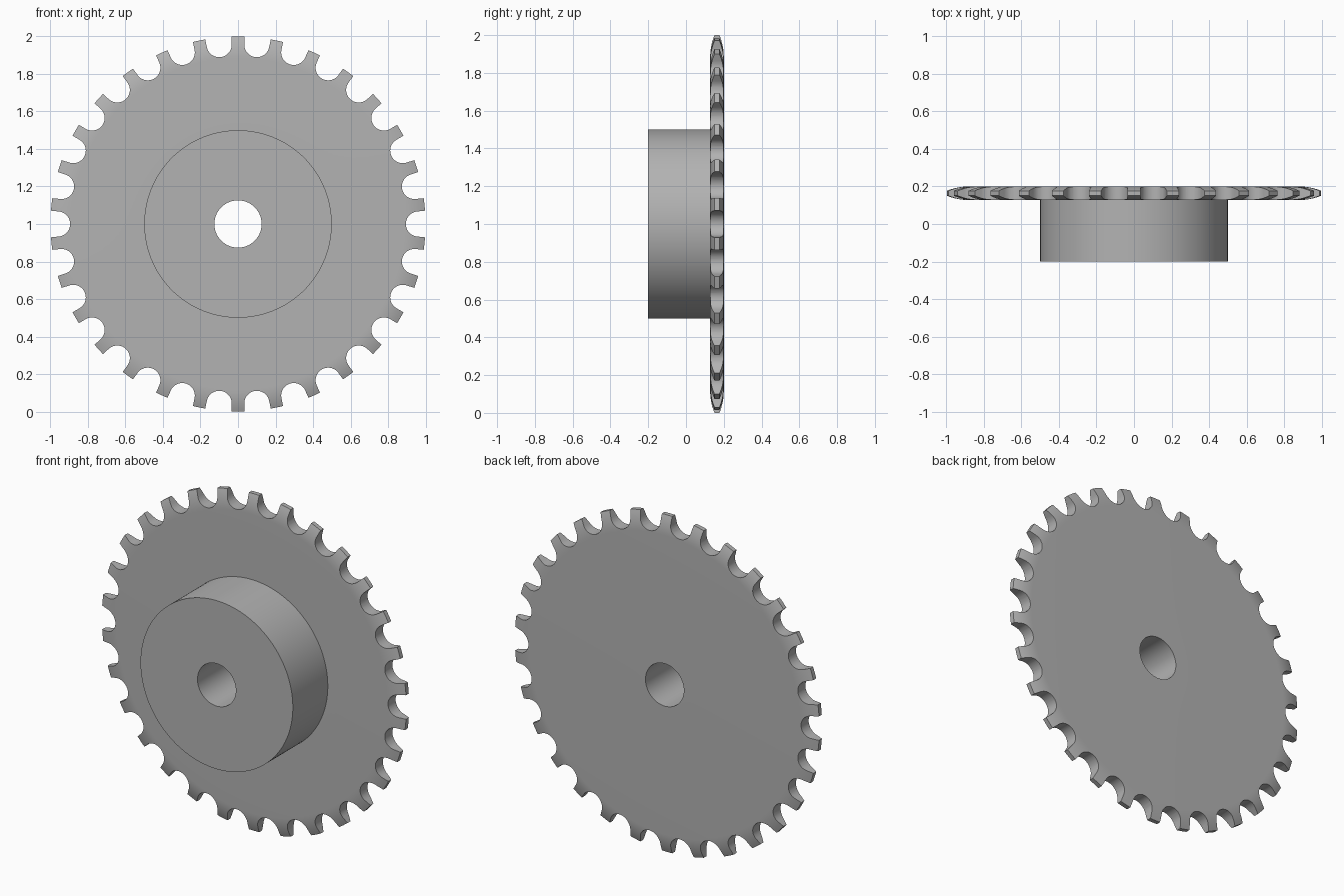
import bpy, bmesh
from math import sin, cos, pi, radians, sqrt
from mathutils import Matrix, Vector

TEETH = 30
SEGMENTS = 180
CENTRE = Vector((0, 0, 1))

cube = bpy.data.objects.get("Cube")
if cube:
    bpy.data.objects.remove(cube, do_unlink=True)

steel = bpy.data.materials.new("grey steel")
steel.use_nodes = True
GREY = (0.45, 0.45, 0.45, 1)
steel.diffuse_color = GREY
steel.node_tree.nodes["Principled BSDF"].inputs["Base Color"].default_value = GREY


def make_object(name, bm):
    bmesh.ops.recalc_face_normals(bm, faces=bm.faces)
    mesh = bpy.data.meshes.new(name)
    bm.to_mesh(mesh)
    bm.free()
    mesh.materials.append(steel)
    obj = bpy.data.objects.new(name, mesh)
    obj.location = CENTRE
    bpy.context.collection.objects.link(obj)
    return obj


# Turned body: bore, hub and plate with a rounded rim, as (radius, y)
mid, half, rim_start, rim_arc = 0.164, 0.036, 0.885, 0.30
rim = []
for i in range(9):
    r = rim_start + (1 - rim_start) * i / 8
    drop = rim_arc - sqrt(rim_arc ** 2 - (r - rim_start) ** 2)
    rim.append((r, half - drop))
profile = [(0.126, -0.2), (0.5, -0.2), (0.5, mid - half)]
profile += [(r, mid - w) for r, w in rim]
profile += [(r, mid + w) for r, w in reversed(rim)]
profile += [(0.126, 0.2)]

bm = bmesh.new()
verts = [bm.verts.new((0, y, r)) for r, y in profile]
edges = [bm.edges.new((a, b)) for a, b in zip(verts, verts[1:] + verts[:1])]
bmesh.ops.spin(bm, geom=verts + edges, cent=(0, 0, 0), axis=(0, 1, 0),
               angle=2 * pi, steps=SEGMENTS, use_merge=True)
bmesh.ops.remove_doubles(bm, verts=bm.verts, dist=1e-5)
sprocket = make_object("sprocket", bm)

# Roller gaps: round-bottomed slots whose sides run parallel to each tooth
seat, seat_radius, lean = 0.962, 0.067, pi / TEETH
slot = []
for i in range(21):
    a = pi + lean + (pi - 2 * lean) * i / 20
    slot.append((seat_radius * cos(a), seat + seat_radius * sin(a)))
# The arc ends are tangent to the flanks, which open outward by the lean angle
reach = 0.09
slot = [(slot[0][0] - reach * sin(lean), slot[0][1] + reach * cos(lean))] + slot
slot.append((-slot[0][0], slot[0][1]))

bm = bmesh.new()
for k in range(TEETH):
    turn = Matrix.Rotation((k + 0.5) * 2 * pi / TEETH, 3, 'Y')
    face = bm.faces.new([bm.verts.new(turn @ Vector((x, 0.08, z))) for x, z in slot])
    ext = bmesh.ops.extrude_face_region(bm, geom=[face])
    moved = [v for v in ext["geom"] if isinstance(v, bmesh.types.BMVert)]
    bmesh.ops.translate(bm, verts=moved, vec=(0, 0.17, 0))
cutter = make_object("roller_gap_cutter", bm)
cutter.hide_render = True

# Cut the gaps, then drop the cutter
cut = sprocket.modifiers.new("roller_gaps", 'BOOLEAN')
cut.operation = 'DIFFERENCE'
cut.solver = 'EXACT'
cut.object = cutter
bpy.ops.object.select_all(action='DESELECT')
sprocket.select_set(True)
bpy.context.view_layer.objects.active = sprocket
bpy.ops.object.modifier_apply(modifier=cut.name)
bpy.data.objects.remove(cutter, do_unlink=True)
bpy.ops.object.shade_smooth_by_angle(angle=radians(25))
